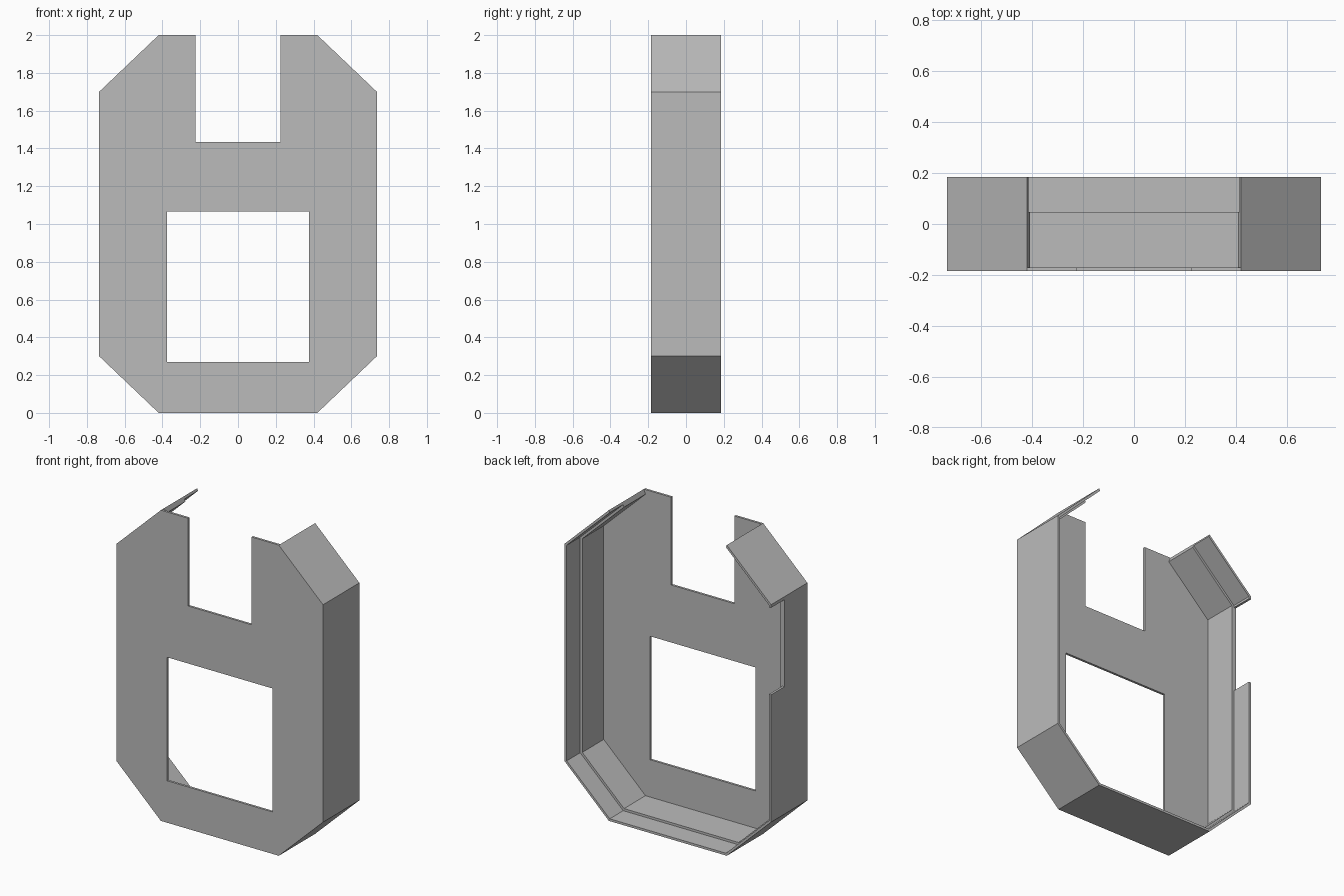
import bpy, bmesh

cube = bpy.data.objects.get("Cube")
if cube:
    bpy.data.objects.remove(cube, do_unlink=True)

# Overall sizes
FLAT, HALF, CHAMFER, HEIGHT, DEPTH = 0.42, 0.735, 0.3, 2.0, 0.185
BACK_WALL, FRONT_WALL = 0.015, 0.03
PLATE_BACK, STEP, BEYOND = -0.17, 0.048, 0.3
MITRE = 0.414

grey = bpy.data.materials.new("plain grey")
grey.use_nodes = True
colour = (0.5, 0.5, 0.5, 1)
grey.diffuse_color = colour
grey.node_tree.nodes["Principled BSDF"].inputs["Base Color"].default_value = colour


def prism(name, outline, y0, y1):
    """Extrude an x-z outline along y."""
    bm = bmesh.new()
    face = bm.faces.new([bm.verts.new((x, y0, z)) for x, z in outline])
    moved = bmesh.ops.extrude_face_region(bm, geom=[face])["geom"]
    verts = [v for v in moved if isinstance(v, bmesh.types.BMVert)]
    bmesh.ops.translate(bm, verts=verts, vec=(0, y1 - y0, 0))
    bmesh.ops.recalc_face_normals(bm, faces=bm.faces)
    mesh = bpy.data.meshes.new(name)
    bm.to_mesh(mesh)
    bm.free()
    mesh.materials.append(grey)
    obj = bpy.data.objects.new(name, mesh)
    bpy.context.scene.collection.objects.link(obj)
    return obj


def mirrored(half):
    return half + [(-x, z) for x, z in reversed(half)]


def octagon_half(inset):
    k = MITRE * inset
    return [(FLAT - k, inset), (HALF - inset, CHAMFER + k),
            (HALF - inset, HEIGHT - CHAMFER - k), (FLAT - k, HEIGHT - inset)]


def cavity(name, wall, y0):
    # The hollow runs out through the top along the corner mitres
    half = octagon_half(wall) + [octagon_half(-0.2)[-1]]
    return prism(name, mirrored(half), y0, BEYOND)


def box(name, x0, x1, z0, z1, y0, y1):
    return prism(name, [(x0, z0), (x1, z0), (x1, z1), (x0, z1)], y0, y1)


# Eight-sided housing, hollowed from the back
housing = prism("housing", mirrored(octagon_half(0)), -DEPTH, DEPTH)
cutters = [
    cavity("front_hollow", FRONT_WALL, PLATE_BACK),
    cavity("back_rebate", BACK_WALL, STEP),
    box("window_cut", -0.375, 0.375, 0.27, 1.065, -BEYOND, -0.1),
    box("top_slot_cut", -0.225, 0.225, 1.435, 2.2, -BEYOND, -0.1),
    box("side_notch_cut", -0.9, -0.6, 1.12, 1.68, STEP, BEYOND),
]
for cutter in cutters:
    cutter.hide_render = True
    mod = housing.modifiers.new(cutter.name, "BOOLEAN")
    mod.operation = "DIFFERENCE"
    mod.solver = "EXACT"
    mod.object = cutter

# Keep the finished shell and drop the cutters
graph = bpy.context.evaluated_depsgraph_get()
shell = bpy.data.meshes.new_from_object(housing.evaluated_get(graph))
housing.modifiers.clear()
housing.data = shell
for cutter in cutters:
    bpy.data.objects.remove(cutter, do_unlink=True)
